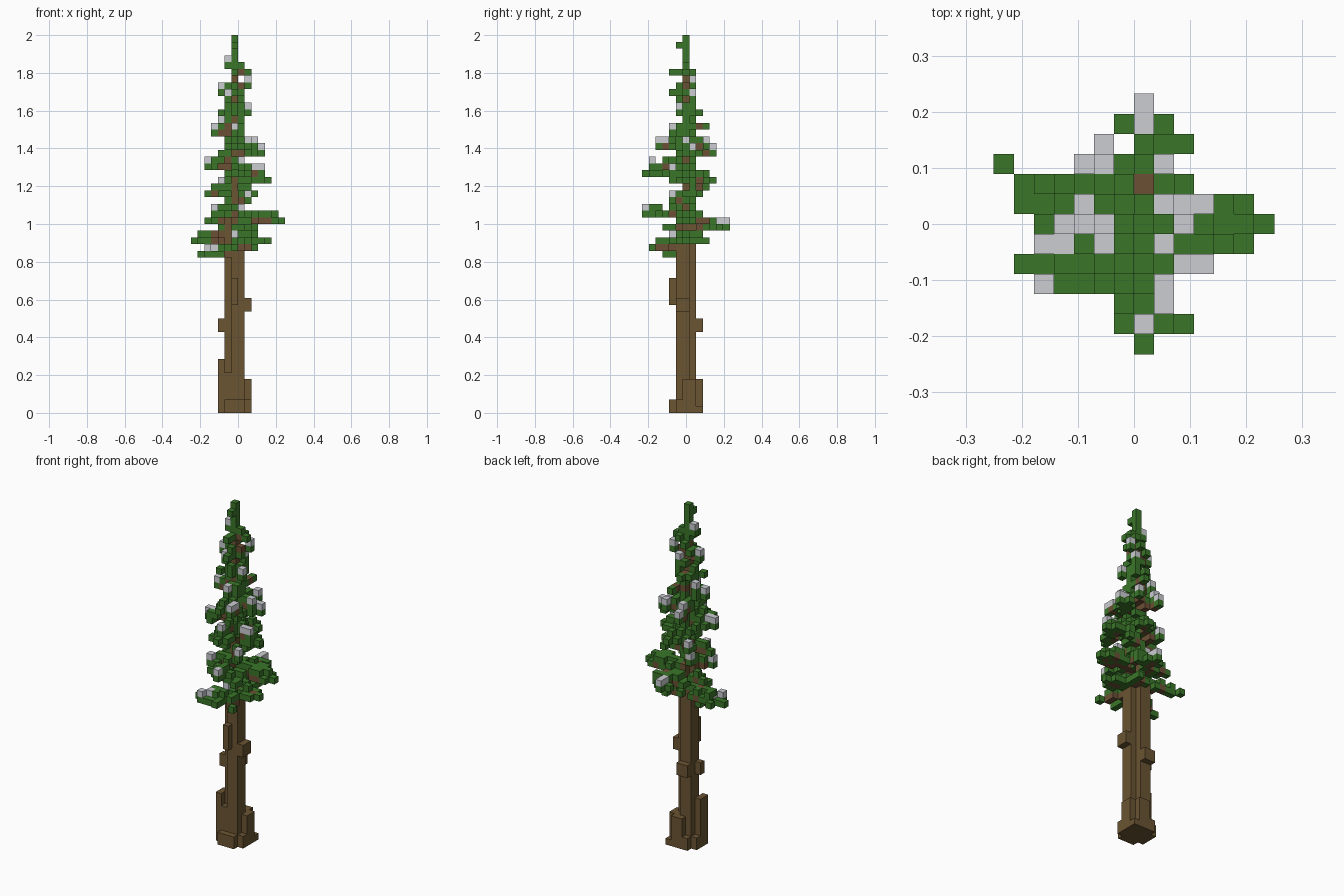
import bpy, bmesh, random
from mathutils import Vector

S = 2 / 56          # size of one block
random.seed(4)

if "Cube" in bpy.data.objects:
    bpy.data.objects.remove(bpy.data.objects["Cube"], do_unlink=True)


def material(name, rgb):
    m = bpy.data.materials.new(name)
    m.use_nodes = True
    m.diffuse_color = (*rgb, 1)
    m.node_tree.nodes["Principled BSDF"].inputs["Base Color"].default_value = (*rgb, 1)
    return m


bark = material("bark brown", (0.145, 0.09, 0.032))
wood = material("branch brown", (0.15, 0.08, 0.035))
needle = material("needle green", (0.042, 0.18, 0.022))
frost = material("snow grey", (0.6, 0.61, 0.64))

trunk, branches, leaves, snow = set(), set(), set(), set()


def block(x0, x1, y0, y1, z0, z1, into=trunk):
    """Fill an inclusive box of blocks; the trunk axis is x = y = 0."""
    into.update((x, y, z) for x in range(x0, x1 + 1)
                for y in range(y0, y1 + 1) for z in range(z0, z1 + 1))


# Trunk: shaft without its front left and back right corners, narrowing into the crown
block(-1, 0, 0, 1, 0, 25)
block(0, 1, -1, 0, 0, 25)
block(0, 0, -1, 1, 26, 29)
block(-1, 0, 0, 0, 26, 29)
block(0, 0, 0, 0, 30, 49)

# Root flare and bark knots
block(-2, 2, -1, 1, 0, 1)
block(-1, 1, -2, 2, 0, 1)
block(2, 2, 2, 2, 0, 0)
block(-1, -1, -1, -1, 2, 5)
block(1, 1, 1, 1, 2, 4)
block(-2, -2, -1, 0, 2, 7)
block(2, 2, 0, 1, 2, 4)
block(0, 1, 2, 2, 2, 4)
block(-2, -2, 0, 0, 12, 13)
block(2, 2, -1, 0, 15, 16)
block(-1, 0, 2, 2, 12, 13)
block(0, 0, -2, -2, 16, 19)


def branch(x, y, z, capped, wide):
    """Woody line from the trunk to a tip, needles over and beside it, snow on the tip."""
    n = max(abs(x), abs(y))
    side = (0, 1) if abs(x) > abs(y) else (1, 0)
    for t in range(1, n + 1):
        cx, cy = round(x * t / n), round(y * t / n)
        if t < n and random.random() < 0.75:
            branches.add((cx, cy, z))
        else:
            leaves.add((cx, cy, z))
        if t < n and random.random() < 0.8:
            leaves.add((cx, cy, z + 1))
        if wide and 1 < t < n:
            for d in (-1, 1):
                if random.random() < 0.55:
                    leaves.add((cx + d * side[0], cy + d * side[1], z))
    if capped:
        snow.add((x, y, z + 1))
        if n > 3 and random.random() < 0.5:
            px, py = round(x * (n - 1) / n), round(y * (n - 1) / n)
            snow.add((px, py, z + 1))


# Crown tiers: tip position, height, snow on the tip
slim = ((-6, 3, 25, 0), (-5, 1, 26, 0), (3, 4, 28, 0), (3, -5, 24, 0), (0, -5, 24, 0),
        (6, 1, 28, 0), (6, -1, 28, 0), (-1, 3, 39, 1), (-1, 1, 30, 1), (0, -2, 25, 1))
low = ((-5, -2, 23, 0), (-4, -3, 23, 1), (5, -1, 25, 0), (2, 3, 25, 0),
       (-2, 2, 25, 0), (1, 6, 27, 1), (2, 5, 27, 0), (7, 0, 28, 0), (1, -6, 29, 1),
       (-4, 2, 28, 0), (-3, -2, 29, 1), (2, -3, 27, 0))
middle = ((-4, 0, 32, 0), (3, 2, 32, 0), (2, -2, 31, 1), (5, -1, 34, 0), (1, -6, 35, 0),
          (1, 4, 34, 0), (-2, 3, 33, 1), (-4, -1, 36, 1), (1, -5, 36, 1), (4, -2, 35, 1),
          (4, 1, 38, 1), (-1, 4, 38, 1), (-3, -2, 37, 0), (0, -4, 39, 0), (2, -4, 39, 1),
          (3, 0, 39, 1), (-3, 0, 41, 1), (2, 3, 39, 1))
high = ((1, 3, 42, 0), (-2, 1, 42, 1), (0, -2, 41, 1), (2, -1, 44, 1), (-2, -1, 44, 0),
        (0, 2, 44, 0), (0, -2, 47, 0), (-2, 0, 47, 1), (1, 1, 46, 1), (2, 0, 50, 0),
        (0, -2, 50, 0), (0, 1, 49, 0), (-1, 0, 51, 1), (0, -1, 54, 0), (-1, -1, 46, 1),
        (2, 1, 48, 1))
for tier, wide in ((slim, False), (low, True), (middle, True), (high, False)):
    for tip in tier:
        branch(*tip, wide)

# Needles hugging the stem, thinner towards the top
for z in range(26, 51):
    for x in (-1, 0, 1):
        for y in (-1, 0, 1):
            chance = 0.5 if x * y == 0 else 0.28
            if z > 42:
                chance *= 0.6
            if random.random() < chance:
                leaves.add((x, y, z))

# Leading shoot
block(0, 0, 0, 0, 50, 55, leaves)

# One owner for every block; snow wins over needles
branches -= trunk
snow -= trunk | branches
leaves -= trunk | branches | snow
filled = trunk | branches | leaves | snow


def build(name, cells, mat):
    """Mesh of the exposed sides of a set of blocks."""
    bm = bmesh.new()
    for cell in sorted(cells):
        centre = Vector((cell[0] - 0.5, cell[1], cell[2] + 0.5))
        for axis in range(3):
            for sign in (-1, 1):
                near = list(cell)
                near[axis] += sign
                if tuple(near) in filled:
                    continue
                out, u, v = Vector(), Vector(), Vector()
                out[axis] = sign / 2
                u[(axis + 1) % 3] = sign / 2
                v[(axis + 2) % 3] = 1 / 2
                corners = (-u - v, u - v, u + v, v - u)
                bm.faces.new([bm.verts.new((centre + out + c) * S) for c in corners])
    bmesh.ops.remove_doubles(bm, verts=bm.verts, dist=S / 100)
    mesh = bpy.data.meshes.new(name)
    bm.to_mesh(mesh)
    bm.free()
    mesh.materials.append(mat)
    bpy.context.collection.objects.link(bpy.data.objects.new(name, mesh))


build("trunk", trunk, bark)
build("branches", branches, wood)
build("needles", leaves, needle)
build("snow", snow, frost)
